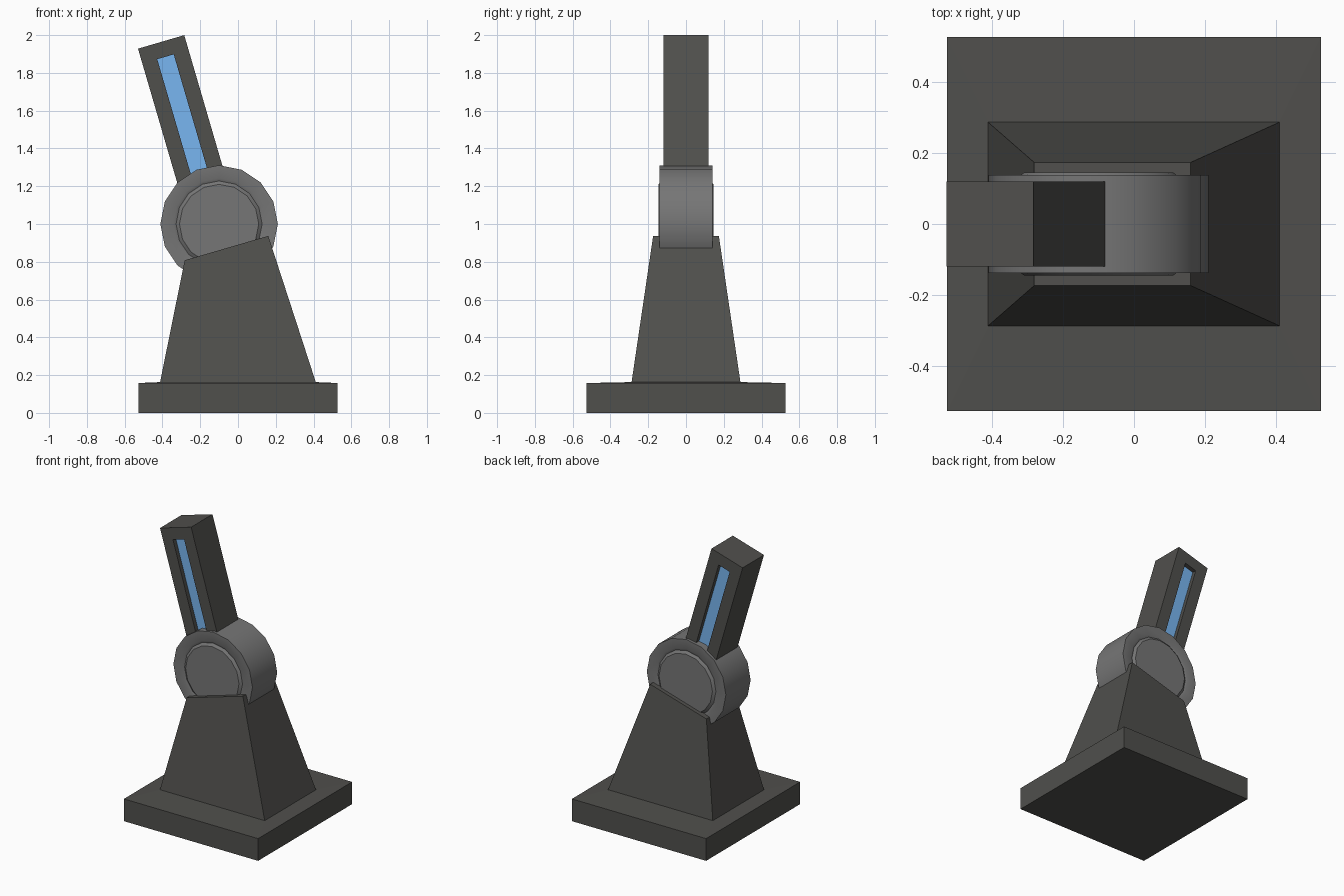
import bpy, bmesh, math
from mathutils import Matrix, Vector

if "Cube" in bpy.data.objects:
    bpy.data.objects.remove(bpy.data.objects["Cube"])

TILT = math.radians(16.3)
DRUM_CENTRE = Vector((-0.1, 0, 1.0))


def material(name, colour):
    mat = bpy.data.materials.new(name)
    mat.diffuse_color = (*colour, 1)
    mat.use_nodes = True
    mat.node_tree.nodes["Principled BSDF"].inputs["Base Color"].default_value = mat.diffuse_color
    return mat


DARK = material("dark_grey", (0.08, 0.079, 0.073))
MID = material("mid_grey", (0.18, 0.18, 0.18))
BLUE = material("blue_strip", (0.19, 0.47, 0.88))


def finish(name, bm, *materials):
    bmesh.ops.recalc_face_normals(bm, faces=bm.faces[:])
    mesh = bpy.data.meshes.new(name)
    bm.to_mesh(mesh)
    bm.free()
    for mat in materials:
        mesh.materials.append(mat)
    obj = bpy.data.objects.new(name, mesh)
    bpy.context.collection.objects.link(obj)
    return obj


def loft(name, rings, mat):
    """Skin a closed solid through rings that share a point count."""
    bm = bmesh.new()
    loops = [[bm.verts.new(p) for p in ring] for ring in rings]
    n = len(loops[0])
    for a, b in zip(loops, loops[1:]):
        for i in range(n):
            j = (i + 1) % n
            bm.faces.new((a[i], a[j], b[j], b[i]))
    bm.faces.new(loops[0][::-1])
    bm.faces.new(loops[-1])
    return finish(name, bm, mat)


def rect(x0, x1, y, z0, z1=None):
    z1 = z0 if z1 is None else z1
    return [(x0, -y, z0), (x1, -y, z1), (x1, y, z1), (x0, y, z0)]


def circle(radius, y, sides=16):
    angles = [2 * math.pi * i / sides for i in range(sides)]
    return [DRUM_CENTRE + Vector((radius * math.cos(a), y, radius * math.sin(a)))
            for a in angles]


# Square foot with a very slightly raised middle
loft("base_plate", [rect(-0.528, 0.528, 0.528, 0),
                    rect(-0.528, 0.528, 0.528, 0.158),
                    rect(-0.41, 0.41, 0.287, 0.163)], DARK)

# Tapered pedestal with a slanted top
loft("pedestal", [rect(-0.415, 0.416, 0.29, 0.15),
                  rect(-0.282, 0.16, 0.174, 0.808, 0.937)], DARK)

# Pivot drum: rim, shallow groove and raised cap on both sides
half = [(0.21, 0.146), (0.228, 0.132), (0.243, 0.139), (0.311, 0.139)]
profile = [(r, -y) for r, y in half] + [(r, y) for r, y in reversed(half)]
drum = loft("pivot_drum", [circle(r, y) for r, y in profile], MID)
bpy.context.view_layer.objects.active = drum
drum.select_set(True)
bpy.ops.object.shade_smooth_by_angle(angle=math.radians(30))

# Tilted lever arm with a recessed blue strip front and back
length, width, depth = 0.9, 0.255, 0.24
bm = bmesh.new()
bmesh.ops.create_cube(bm, size=1, matrix=Matrix.Translation((0, 0, -length / 2))
                      @ Matrix.Diagonal((width, depth, length, 1)))
bm.normal_update()
panels = [f for f in bm.faces if abs(f.normal.y) > 0.9]
bmesh.ops.inset_individual(bm, faces=panels, thickness=0.082, use_even_offset=True)
for panel in panels:
    inward = -0.03 * math.copysign(1, panel.calc_center_median().y)
    new = bmesh.ops.extrude_discrete_faces(bm, faces=[panel])["faces"][0]
    bmesh.ops.translate(bm, verts=new.verts[:], vec=(0, inward, 0))
    new.material_index = 1
bmesh.ops.transform(bm, verts=bm.verts[:], matrix=Matrix.Translation((-0.407, 0, 1.964))
                    @ Matrix.Rotation(-TILT, 4, 'Y'))
finish("lever_arm", bm, DARK, BLUE)
